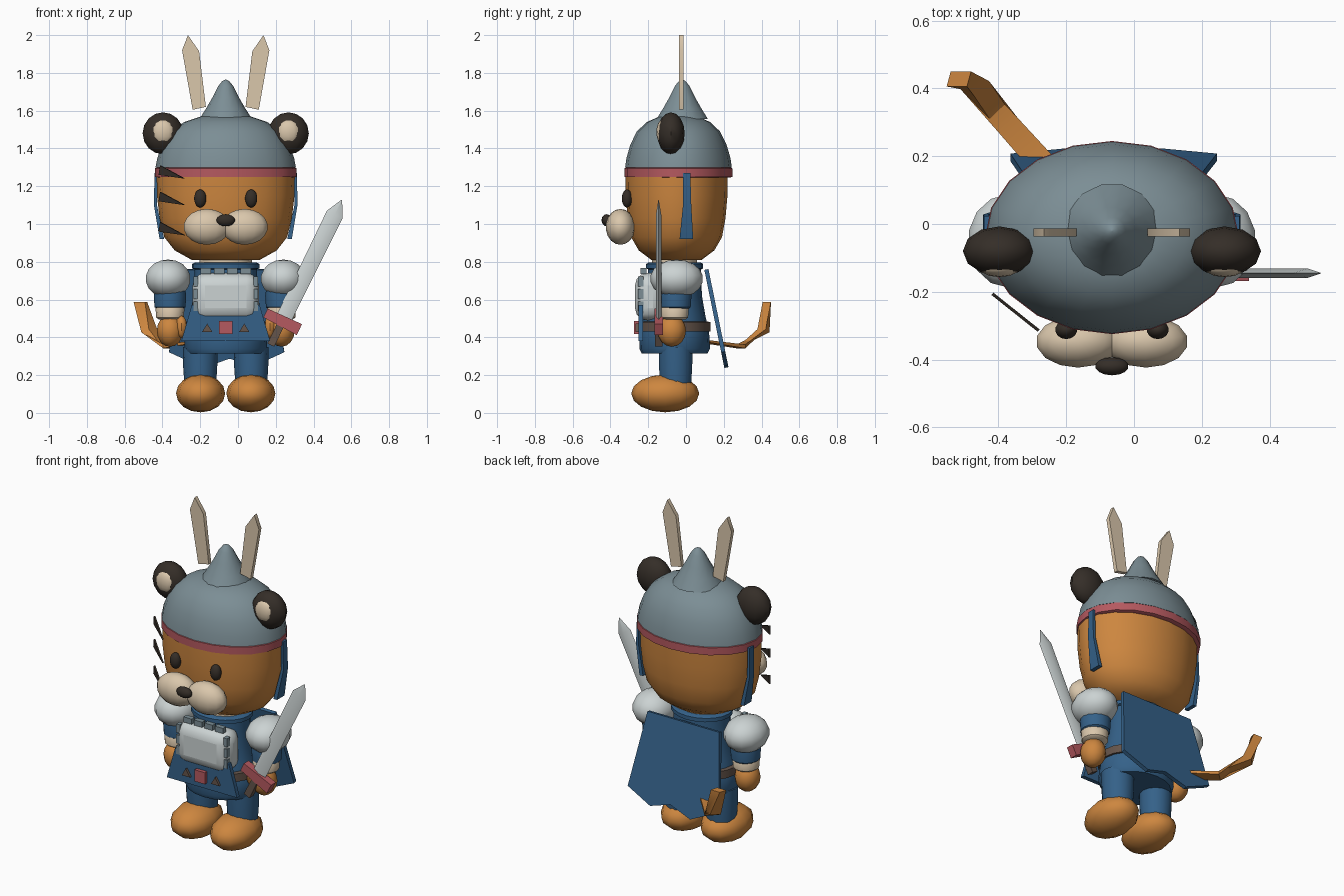
import bpy, bmesh
from math import sin, cos, pi, radians
from mathutils import Vector

if "Cube" in bpy.data.objects:
    bpy.data.objects.remove(bpy.data.objects["Cube"])

CX = -0.065  # symmetry axis of the figure
parts = []


def material(name, r, g, b):
    m = bpy.data.materials.new(name)
    m.use_nodes = True
    m.diffuse_color = (r, g, b, 1)
    m.node_tree.nodes["Principled BSDF"].inputs["Base Color"].default_value = (r, g, b, 1)
    return m


ORANGE = material("orange fur", .61, .24, .05)
BLUE = material("blue cloth", .035, .12, .25)
STEEL = material("grey steel", .2, .27, .3)
WHITE = material("white armour", .6, .65, .65)
CREAM = material("cream", .7, .57, .41)
DARK = material("dark fur", .035, .027, .021)
RED = material("red trim", .46, .1, .115)
BROWN = material("brown leather", .13, .09, .07)


def finish(name, bm, mat):
    bmesh.ops.recalc_face_normals(bm, faces=bm.faces)
    me = bpy.data.meshes.new(name)
    bm.to_mesh(me)
    bm.free()
    me.materials.append(mat)
    ob = bpy.data.objects.new(name, me)
    bpy.context.scene.collection.objects.link(ob)
    parts.append(ob)
    return ob


def ball(name, mat, c, r, segs=14, rings=9):
    bm = bmesh.new()
    bmesh.ops.create_uvsphere(bm, u_segments=segs, v_segments=rings, radius=1)
    for v in bm.verts:
        v.co = Vector([c[i] + v.co[i] * r[i] for i in range(3)])
    return finish(name, bm, mat)


def bridge(name, mat, rings):
    """Skin a list of point rings and cap both ends."""
    bm = bmesh.new()
    loops = [[bm.verts.new(p) for p in ring] for ring in rings]
    n = len(loops[0])
    for a, b in zip(loops, loops[1:]):
        for i in range(n):
            bm.faces.new((a[i], a[(i + 1) % n], b[(i + 1) % n], b[i]))
    bm.faces.new(loops[0])
    bm.faces.new(loops[-1])
    return finish(name, bm, mat)


def lathe(name, mat, profile, cx, cy, depth=1.0, segs=20):
    """Oval turned shape from (half width, height) pairs."""
    turn = [2 * pi * i / segs for i in range(segs)]
    return bridge(name, mat, [[(cx + r * cos(t), cy + r * depth * sin(t), z) for t in turn]
                              for r, z in profile])


def sweep(name, mat, sections, diamond=False):
    """Four-sided bar through (centre, half width vector, half depth vector)."""
    rings = []
    for c, a, b in sections:
        c, a, b = Vector(c), Vector(a), Vector(b)
        rings.append([c + a, c + b, c - a, c - b] if diamond
                     else [c + a + b, c - a + b, c - a - b, c + a - b])
    return bridge(name, mat, rings)


def plate(name, mat, outline, thick, origin=(0, 0, 0), u=(1, 0, 0), v=(0, 0, 1)):
    """Flat outline in the u, v plane, thickened about its middle."""
    o, u, v = Vector(origin), Vector(u), Vector(v)
    n = u.cross(v).normalized() * thick / 2
    flat = [o + u * p[0] + v * p[1] for p in outline]
    return bridge(name, mat, [[p - n for p in flat], [p + n for p in flat]])


def box(name, mat, c, size):
    x, y, z = (s / 2 for s in size)
    return plate(name, mat, [(-x, -z), (x, -z), (x, z), (-x, z)], 2 * y, c)


# Head and helmet
lathe("head", ORANGE, [(.18, .81), (.27, .86), (.325, .93), (.35, 1.03), (.364, 1.15),
                       (.366, 1.27)], CX, -.05, .74)
lathe("helmet_band", RED, [(.36, 1.245), (.375, 1.25), (.375, 1.295), (.36, 1.3)], CX, -.04, .76)
lathe("helmet_dome", STEEL, [(.372, 1.298), (.362, 1.35), (.335, 1.42), (.29, 1.49), (.22, 1.54),
                             (.13, 1.57)], CX, -.04, .76)
lathe("helmet_spike", STEEL, [(.14, 1.555), (.105, 1.61), (.07, 1.67), (.04, 1.73), (.02, 1.755),
                              (.002, 1.765)], CX, -.02, 1, 14)

# Face
for s, side in ((-1, "right"), (1, "left")):
    ball(side + "_eye", DARK, (CX + s * .135, -.312, 1.135), (.033, .028, .048))
    ball(side + "_muzzle", CREAM, (CX + s * .1, -.347, .985), (.126, .078, .095))
    ball(side + "_ear", DARK, (CX + s * .332, -.08, 1.48), (.108, .073, .111), 12, 8)
    ball(side + "_inner_ear", CREAM, (CX + s * .332, -.125, 1.487), (.062, .032, .065), 12, 8)
    # Helmet horns
    plate(side + "_horn", CREAM, [(s * x, z) for x, z in ((.105, 1.62), (.175, 1.605), (.231, 1.92),
                                                          (.2, 2.0), (.141, 1.915))],
          .024, (CX, -.025, 0))
    # Ribbons hanging from the band
    sweep(side + "_ribbon", BLUE, [((CX + s * .37, .003, 1.27), (0, .02, 0), (.007, 0, 0)),
                                   ((CX + s * .372, .006, 1.1), (0, .022, 0), (.008, 0, 0)),
                                   ((CX + s * .338, .002, .92), (0, .036, 0), (.012, 0, 0))])
ball("nose", DARK, (CX, -.42, 1.02), (.05, .027, .032))
for z in (1.24, 1.1, .94):
    plate("cheek_stripe", DARK, [(.01, .07), (.175, 0), (0, .02)], .009,
          (-.418, -.206, z), (.78, -.62, 0))

# Body, collar and belt
lathe("neck", CREAM, [(.14, .74), (.14, .83)], CX, -.06, .85)
lathe("tunic", BLUE, [(.205, .315), (.22, .34), (.215, .42), (.19, .52), (.17, .62), (.165, .72),
                      (.165, .775)], CX, -.06, .85)
lathe("collar", BLUE, [(.165, .76), (.178, .765), (.178, .788), (.165, .795)], CX, -.06, .85)
lathe("belt", BROWN, [(.21, .43), (.222, .432), (.222, .48), (.205, .483)], CX, -.06, .86)
plate("apron", BLUE, [(-.235, -.17), (.235, -.17), (.18, .02), (-.18, .02)], .025,
      (CX, -.24, .55))
box("buckle", RED, (CX, -.262, .452), (.07, .025, .07))
for s in (-1, 1):
    plate("belt_stud", BROWN, [(-.028, -.018), (.028, -.018), (0, .028)], .02,
          (CX + s * .098, -.257, .445))

# Rounded breastplate with its fastening straps
chest = box("breastplate", WHITE, (CX, -.19, .615), (.35, .16, .25))
bevel = chest.modifiers.new("rounding", "BEVEL")
bevel.width = .065
bevel.segments = 3
for s in (-1, 1):
    for z in (.565, .63, .695):
        box("side_strap", STEEL, (CX + s * .158, -.24, z), (.024, .03, .052))
    for dx in (.035, .105):
        box("top_strap", STEEL, (CX + s * dx, -.225, .752), (.055, .03, .032))

# Arms, legs and feet
for s, side in ((-1, "right"), (1, "left")):
    x = CX + s * .295
    ball(side + "_shoulder_pad", WHITE, (x - s * -.01, -.05, .71), (.122, .14, .102))
    lathe(side + "_sleeve", BLUE, [(.07, .55), (.082, .56), (.086, .62), (.08, .66)], x, -.055, 1, 14)
    lathe(side + "_cuff", CREAM, [(.06, .495), (.073, .505), (.077, .555), (.07, .565)], x, -.06, 1, 14)
    ball(side + "_hand", ORANGE, (x, -.075, .435), (.07, .075, .085), 12, 8)
    ball(side + "_thumb", ORANGE, (x - s * .06, -.1, .455), (.032, .04, .06), 10, 7)
    lathe(side + "_leg", BLUE, [(.083, .14), (.09, .24), (.092, .35)], CX + s * .135, -.055, 1, 14)
    ball(side + "_foot", ORANGE, (CX + s * .133, -.11, .103), (.13, .18, .1), 12, 8)

# Ragged cape sloping away from the back
plate("cape", BLUE, [(-.24, .53), (.24, .53), (.31, .085), (.15, .01), (.02, .05), (-.12, 0),
                     (-.3, .085)], .022, (CX, .214, .24), (1, 0, 0), (0, -.2, .98))

# Bent tail
sweep("tail", ORANGE, [((-.2, .1, .378), (.028, .028, 0), (0, 0, .006)),
                       ((-.37, .29, .352), (.026, .024, 0), (0, 0, .01)),
                       ((-.47, .41, .435), (.022, .022, 0), (-.02, .01, -.008)),
                       ((-.517, .428, .588), (.006, .022, 0), (-.03, 0, 0))])

# Sword, held in the left hand
origin, up, out = Vector((.235, -.145, .485)), Vector((.44, 0, .898)), Vector((.898, 0, -.44))
thin = Vector((0, .014, 0))
sweep("sword_blade", WHITE, [(origin, out * .042, thin), (origin + up * .63, out * .046, thin),
                             (origin + up * .715, out * .002, thin * .1)], True)
sweep("sword_guard", RED, [(origin - out * .1, up * .026, (0, .023, 0)),
                           (origin + out * .1, up * .032, (0, .023, 0))])
sweep("sword_grip", BROWN, [(origin - up * .14, out * .02, (0, .02, 0)),
                            (origin, out * .02, (0, .02, 0))])

# Smooth shading with crisp edges
bpy.ops.object.select_all(action="DESELECT")
for ob in parts:
    ob.select_set(True)
bpy.context.view_layer.objects.active = parts[0]
bpy.ops.object.shade_smooth_by_angle(angle=radians(42))
